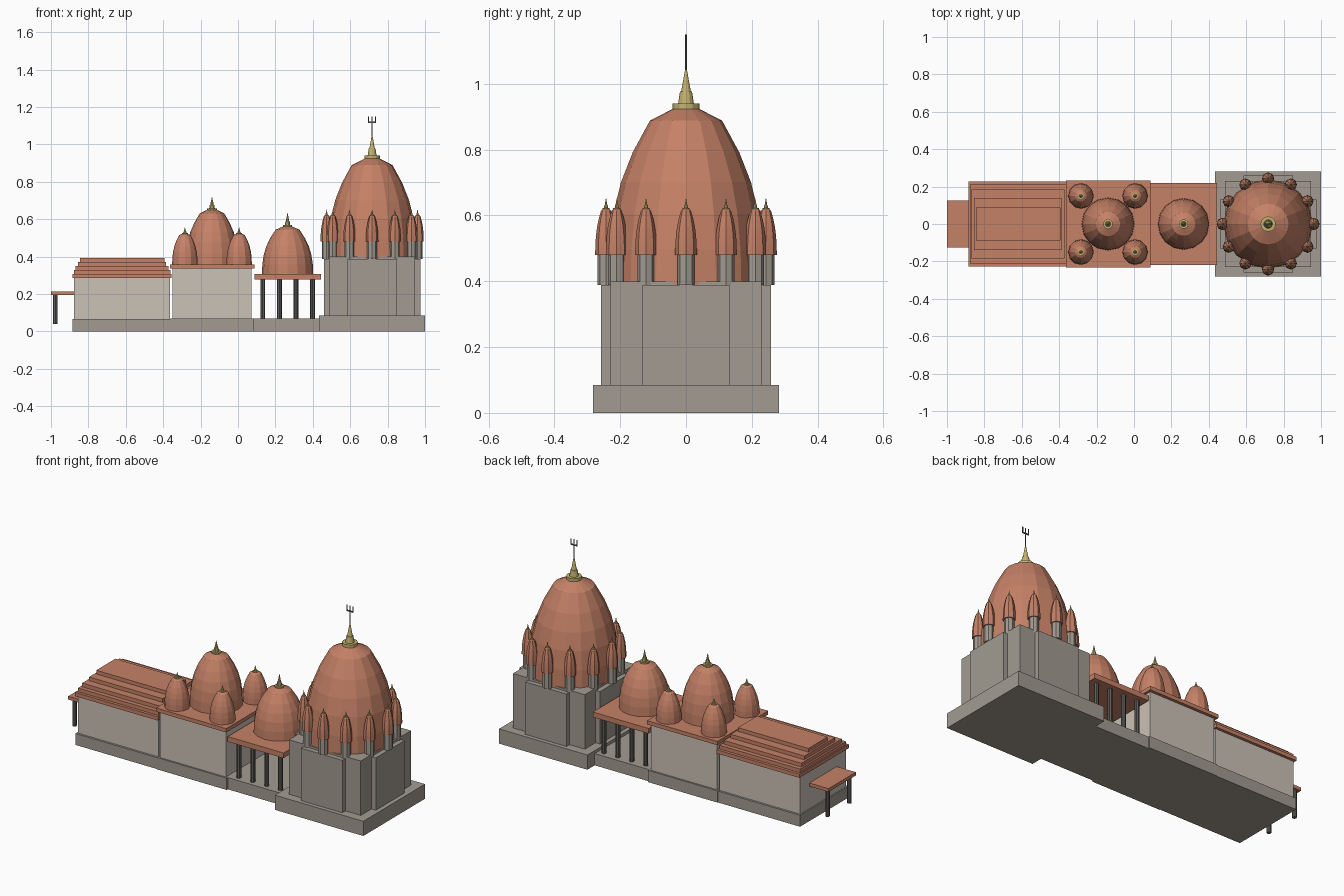
import bpy
import math

cube = bpy.data.objects.get("Cube")
if cube:
    bpy.data.objects.remove(cube)


def material(name, r, g, b):
    m = bpy.data.materials.new(name)
    m.use_nodes = True
    m.diffuse_color = (r, g, b, 1)
    m.node_tree.nodes["Principled BSDF"].inputs["Base Color"].default_value = (r, g, b, 1)
    return m


stone = material("grey stone", 0.36, 0.33, 0.285)
plaster = material("pale plaster", 0.60, 0.54, 0.47)
terracotta = material("terracotta", 0.56, 0.22, 0.135)
gold = material("gold", 0.55, 0.45, 0.16)
iron = material("dark post grey", 0.12, 0.115, 0.105)


def add_mesh(name, verts, faces, mat):
    mesh = bpy.data.meshes.new(name)
    mesh.from_pydata(verts, [], faces)
    mesh.materials.append(mat)
    obj = bpy.data.objects.new(name, mesh)
    bpy.context.collection.objects.link(obj)
    return obj


def box(name, x0, x1, half_y, z0, z1, mat):
    verts = [(x, y, z) for x in (x0, x1) for y in (-half_y, half_y) for z in (z0, z1)]
    faces = [(0, 1, 3, 2), (4, 6, 7, 5), (0, 4, 5, 1), (2, 3, 7, 6), (0, 2, 6, 4), (1, 5, 7, 3)]
    return add_mesh(name, verts, faces, mat)


def lathe(name, x, y, profile, sides, mat):
    """Turn (radius, z) points, listed bottom to top, around a vertical axis."""
    verts, faces = [], []
    for r, z in profile:
        for i in range(sides):
            a = math.tau * i / sides
            verts.append((x + r * math.cos(a), y + r * math.sin(a), z))
    for k in range(len(profile) - 1):
        for i in range(sides):
            j = (i + 1) % sides
            low, high = k * sides, (k + 1) * sides
            faces.append((low + i, low + j, high + j, high + i))
    faces.append(tuple(reversed(range(sides))))
    faces.append(tuple(range(len(verts) - sides, len(verts))))
    return add_mesh(name, verts, faces, mat)


def post(name, x, y, r, z0, z1, mat, sides=8):
    lathe(name, x, y, [(r, z0), (r, z1)], sides, mat)


# Shared parabolic dome curve: (height fraction, radius fraction)
DOME = [(0, 1), (0.2, 0.985), (0.4, 0.93), (0.58, 0.83), (0.75, 0.68), (0.93, 0.46), (1, 0.15)]
# Shared finial curve: (height fraction, radius fraction)
FINIAL = [(0, 1), (0.14, 1), (0.14, 0.58), (0.42, 0.45), (0.42, 0.36), (1, 0.04)]


def dome(name, x, y, r, z0, z1, sides):
    lathe(name, x, y, [(r * w, z0 + t * (z1 - z0)) for t, w in DOME], sides, terracotta)


def finial(name, x, y, r, z0, z1, sides=10):
    lathe(name, x, y, [(r * w, z0 + t * (z1 - z0)) for t, w in FINIAL], sides, gold)


# Main shrine: plinth and stepped cross-shaped body
cx = 0.717
box("shrine_plinth", 0.434, 1.0, 0.282, 0, 0.085, stone)
box("shrine_body_core", cx - 0.23, cx + 0.23, 0.23, 0.085, 0.4, stone)
box("shrine_body_long", cx - 0.258, cx + 0.258, 0.132, 0.085, 0.388, stone)
box("shrine_body_cross", cx - 0.132, cx + 0.132, 0.258, 0.085, 0.388, stone)

# Main dome, finial and trident
dome("shrine_dome", cx, 0, 0.238, 0.39, 0.926, 16)
finial("shrine_finial", cx, 0, 0.041, 0.923, 1.05, 12)
post("trident_pole", cx, 0, 0.003, 1.03, 1.15, iron)
box("trident_bar", cx - 0.021, cx + 0.021, 0.003, 1.115, 1.121, iron)
for side in (-1, 1):
    post("trident_prong", cx + side * 0.019, 0, 0.003, 1.115, 1.15, iron)

# Ring of twelve turrets
for i in range(12):
    a = math.tau * i / 12
    x, y = cx + 0.243 * math.cos(a), 0.243 * math.sin(a)
    post("turret_shaft", x, y, 0.026, 0.388, 0.482, stone)
    dome("turret_dome", x, y, 0.033, 0.48, 0.625, 8)
    finial("turret_finial", x, y, 0.011, 0.617, 0.652, 8)

# Open pavilion
px = 0.265
box("pavilion_base", 0.085, 0.434, 0.215, 0, 0.068, stone)
box("pavilion_roof", 0.087, 0.444, 0.218, 0.277, 0.307, terracotta)
for i in range(4):
    for side in (-1, 1):
        post("pavilion_post", 0.132 + 0.089 * i, side * 0.18, 0.013, 0.068, 0.277, iron)
dome("pavilion_dome", px, 0, 0.137, 0.307, 0.562, 16)
finial("pavilion_finial", px, 0, 0.025, 0.558, 0.632)

# Middle hall with one large and four corner domes
mx = -0.139
box("middle_base", -0.36, 0.085, 0.225, 0, 0.068, stone)
box("middle_walls", -0.35, 0.073, 0.215, 0.068, 0.336, plaster)
box("middle_roof", -0.363, 0.087, 0.232, 0.336, 0.358, terracotta)
dome("middle_dome", mx, 0, 0.141, 0.358, 0.652, 16)
finial("middle_finial", mx, 0, 0.026, 0.648, 0.718)
for sx in (-1, 1):
    for sy in (-1, 1):
        x, y = mx + sx * 0.145, sy * 0.15
        dome("corner_dome", x, y, 0.068, 0.358, 0.525, 12)
        finial("corner_finial", x, y, 0.016, 0.52, 0.556)

# Long hall with a stepped roof
hx = -0.62
box("long_hall_base", -0.886, -0.36, 0.222, 0, 0.066, stone)
box("long_hall_walls", -0.878, -0.363, 0.21, 0.066, 0.285, plaster)
steps = [(0.265, 0.226), (0.258, 0.21), (0.248, 0.185), (0.236, 0.14), (0.226, 0.088)]
for i, (half_x, half_y) in enumerate(steps):
    z = 0.284 + 0.0215 * i
    box("long_hall_roof_step", hx - half_x, hx + half_x, half_y, z, z + 0.0215, terracotta)

# Entrance porch
box("porch_roof", -1.0, -0.872, 0.125, 0.195, 0.214, terracotta)
for side in (-1, 1):
    post("porch_post", -0.977, side * 0.1, 0.012, 0.04, 0.195, iron)
